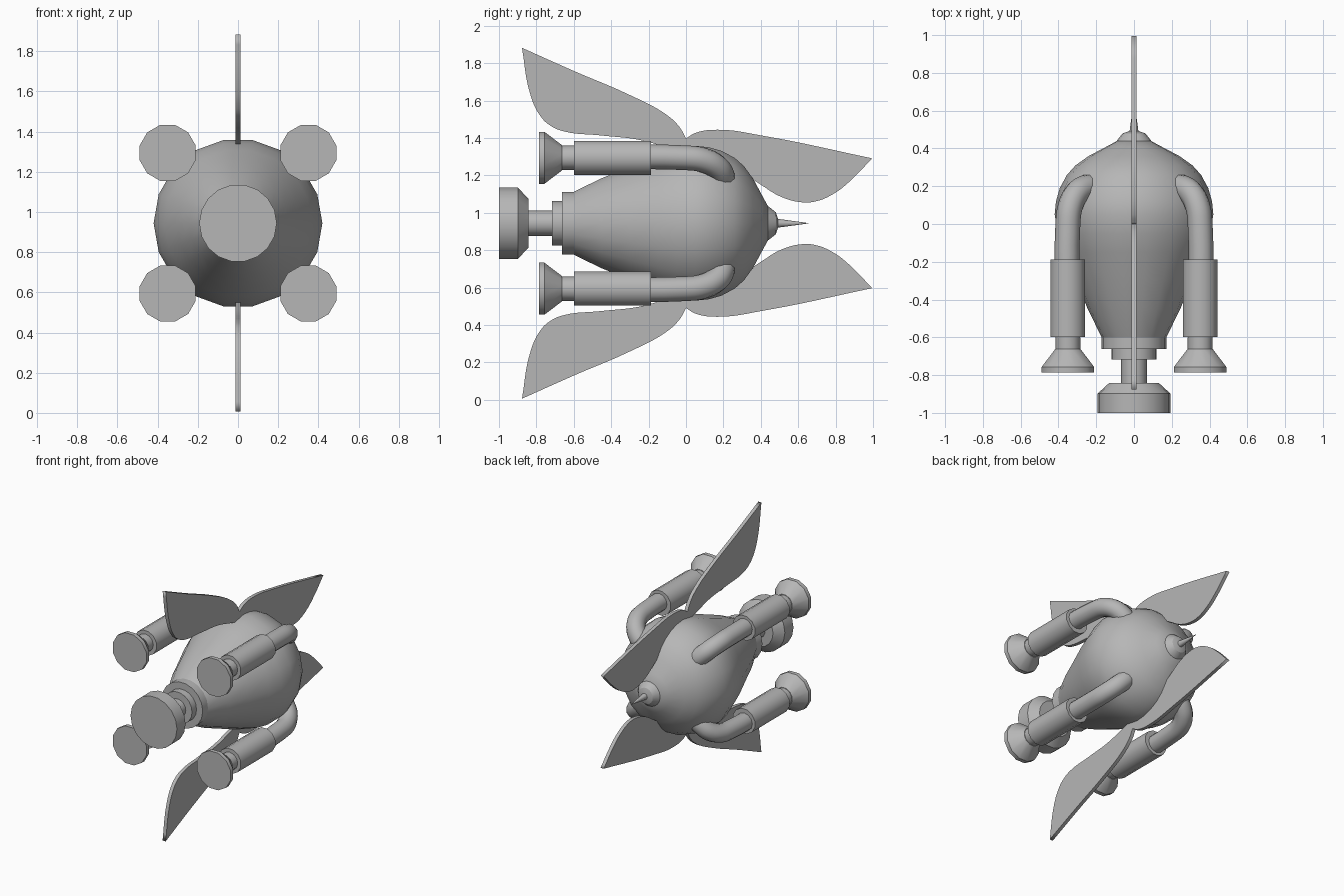
import bpy, bmesh, math
from mathutils import Vector

cube = bpy.data.objects.get("Cube")
if cube:
    bpy.data.objects.remove(cube, do_unlink=True)

AXIS = 0.944      # height of the long axis
POD = 0.35        # sideways and vertical offset of each thruster

grey = bpy.data.materials.new("plain grey")
grey.use_nodes = True
grey.diffuse_color = (0.47, 0.47, 0.47, 1)
grey.node_tree.nodes["Principled BSDF"].inputs["Base Color"].default_value = (0.47, 0.47, 0.47, 1)


def add_object(name, mesh, smooth=True):
    mesh.materials.clear()
    mesh.materials.append(grey)
    obj = bpy.data.objects.new(name, mesh)
    bpy.context.collection.objects.link(obj)
    if smooth:
        bpy.ops.object.select_all(action='DESELECT')
        obj.select_set(True)
        bpy.context.view_layer.objects.active = obj
        bpy.ops.object.shade_smooth_by_angle(angle=math.radians(32))
    return obj


def lathe(name, profile, sides, turn=0.0, x=0.0, z=AXIS):
    """Closed solid of revolution about y, from (y, radius) pairs."""
    bm = bmesh.new()
    rings = []
    for y, r in profile:
        angles = [turn + math.tau * i / sides for i in range(sides)]
        rings.append([bm.verts.new((x + r * math.cos(a), y, z + r * math.sin(a))) for a in angles])
    for a, b in zip(rings, rings[1:]):
        for i in range(sides):
            j = (i + 1) % sides
            bm.faces.new((a[i], a[j], b[j], b[i]))
    bm.faces.new(rings[0])
    bm.faces.new(rings[-1])
    bmesh.ops.recalc_face_normals(bm, faces=bm.faces)
    mesh = bpy.data.meshes.new(name)
    bm.to_mesh(mesh)
    bm.free()
    return add_object(name, mesh)


def curve_to_mesh(name, curve, smooth):
    temp = bpy.data.objects.new(name + " path", curve)
    bpy.context.collection.objects.link(temp)
    bpy.context.view_layer.update()
    mesh = bpy.data.meshes.new_from_object(temp.evaluated_get(bpy.context.evaluated_depsgraph_get()))
    bpy.data.objects.remove(temp, do_unlink=True)
    return add_object(name, mesh, smooth)


def bezier(name, points, corners, dims, closed):
    curve = bpy.data.curves.new(name, 'CURVE')
    curve.dimensions = dims
    curve.resolution_u = 5
    spline = curve.splines.new('BEZIER')
    spline.bezier_points.add(len(points) - 1)
    spline.use_cyclic_u = closed
    for i, (bp, p) in enumerate(zip(spline.bezier_points, points)):
        bp.co = p
        bp.handle_left_type = bp.handle_right_type = 'VECTOR' if i in corners else 'AUTO'
    return curve


# Hull with pointed nose, rear collars and the main engine bell
lathe("hull", [(-0.6, 0.171), (-0.45, 0.245), (-0.3, 0.305), (-0.15, 0.367), (-0.05, 0.402),
               (0.05, 0.42), (0.12, 0.413), (0.19, 0.393), (0.26, 0.355), (0.31, 0.31),
               (0.36, 0.24), (0.41, 0.145), (0.44, 0.09)], 18)
lathe("nose_cap", [(0.435, 0.095), (0.445, 0.088), (0.48, 0.06), (0.492, 0.025)], 18)
lathe("nose_spike", [(0.48, 0.025), (0.655, 0.001)], 12)
lathe("large_collar", [(-0.663, 0.171), (-0.598, 0.171)], 18)
lathe("small_collar", [(-0.717, 0.12), (-0.66, 0.12)], 18)
lathe("main_engine_neck", [(-0.85, 0.068), (-0.71, 0.068)], 18)
lathe("main_engine_bell", [(-1.0, 0.193), (-0.898, 0.193), (-0.843, 0.133)], 18)

# Four side thrusters, each on a pipe that bends inward into the hull
for sx, side in ((1, "left"), (-1, "right")):
    for sz, level in ((1, "upper"), (-1, "lower")):
        label = level + "_" + side
        place = dict(sides=12, turn=math.pi / 12, x=sx * POD, z=AXIS + sz * POD)
        lathe(label + "_thruster_bell", [(-0.787, 0.144), (-0.757, 0.144), (-0.663, 0.07)], **place)
        lathe(label + "_thruster_sleeve", [(-0.598, 0.094), (-0.187, 0.094)], **place)
        path = [Vector((sx * d, y, AXIS + sz * d)) for y, d in
                ((-0.67, POD), (0.0, POD), (0.09, 0.338), (0.16, 0.305), (0.19, 0.265), (0.2, 0.22))]
        pipe = bezier(label + "_pipe", path, (0,), '3D', False)
        pipe.bevel_depth = 0.066
        pipe.bevel_resolution = 4
        pipe.use_fill_caps = True
        curve_to_mesh(label + "_pipe", pipe, True)

# Leaf-shaped fins above and below, as (y, distance from axis)
fins = {
    "rear": ([(-0.877, 0.938), (-0.59, 0.81), (-0.31, 0.69), (-0.107, 0.582), (-0.035, 0.515),
              (0.0, 0.453), (0.0, 0.38), (-0.1, 0.405), (-0.25, 0.446), (-0.46, 0.47),
              (-0.66, 0.493), (-0.73, 0.525), (-0.78, 0.575), (-0.83, 0.68)], (0, 5, 6)),
    "front": ([(0.0, 0.453), (0.05, 0.483), (0.17, 0.5), (0.41, 0.468), (0.995, 0.347),
               (0.88, 0.228), (0.79, 0.158), (0.69, 0.116), (0.61, 0.113), (0.5, 0.145),
               (0.405, 0.203), (0.25, 0.3), (0.0, 0.38)], (0, 4, 12)),
}
for part, (outline, corners) in fins.items():
    for s, level in ((1, "upper"), (-1, "lower")):
        name = level + "_" + part + "_fin"
        shape = bezier(name, [(y, s * d, 0) for y, d in outline], corners, '2D', True)
        shape.fill_mode = 'BOTH'
        shape.extrude = 0.013
        fin = curve_to_mesh(name, shape, False)
        fin.rotation_euler = (math.pi / 2, 0, math.pi / 2)
        fin.location.z = AXIS
